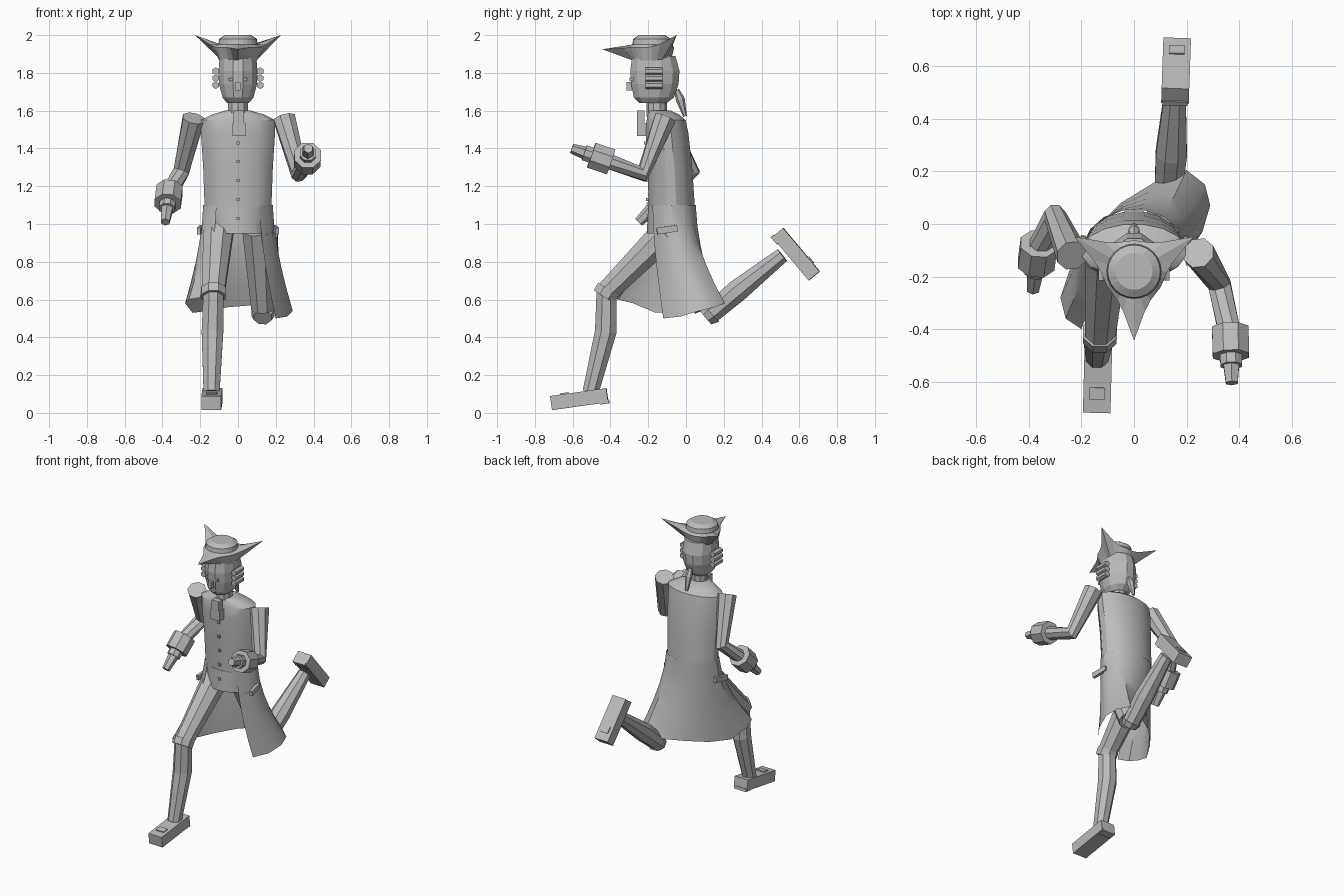
import bpy, bmesh, math
from mathutils import Vector, Matrix

cube = bpy.data.objects.get("Cube")
if cube:
    bpy.data.objects.remove(cube, do_unlink=True)

grey = bpy.data.materials.new("plain_grey")
grey.use_nodes = True
grey.diffuse_color = (0.5, 0.5, 0.5, 1)
grey.node_tree.nodes["Principled BSDF"].inputs["Base Color"].default_value = (0.5, 0.5, 0.5, 1)


def finish(name, bm, smooth=0):
    bmesh.ops.recalc_face_normals(bm, faces=bm.faces)
    mesh = bpy.data.meshes.new(name)
    bm.to_mesh(mesh)
    bm.free()
    mesh.materials.append(grey)
    ob = bpy.data.objects.new(name, mesh)
    bpy.context.collection.objects.link(ob)
    if smooth:
        bpy.ops.object.select_all(action='DESELECT')
        ob.select_set(True)
        bpy.context.view_layer.objects.active = ob
        bpy.ops.object.shade_smooth_by_angle(angle=math.radians(smooth))
    return ob


def loft(name, rings, closed=True, smooth=0):
    """Skin a list of point rings; closed rings are capped."""
    bm = bmesh.new()
    rows = [[bm.verts.new(p) for p in r] for r in rings]
    n = len(rows[0])
    for a, b in zip(rows, rows[1:]):
        for i in range(n if closed else n - 1):
            j = (i + 1) % n
            bm.faces.new((a[i], a[j], b[j], b[i]))
    if closed:
        bm.faces.new(rows[0])
        bm.faces.new(rows[-1])
    return finish(name, bm, smooth)


def ellipse(z, cy, rx, ry, n):
    return [Vector((rx * math.cos(t), cy + ry * math.sin(t), z))
            for t in (math.tau * (i + .5) / n for i in range(n))]


def tube(name, pts, radii, n=8):
    """Polygonal limb along a path, mitred at the bends."""
    pts = [Vector(p) for p in pts]
    rings = []
    for i, p in enumerate(pts):
        d = pts[min(i + 1, len(pts) - 1)] - pts[max(i - 1, 0)]
        if 0 < i < len(pts) - 1:
            d = (p - pts[i - 1]).normalized() + (pts[i + 1] - p).normalized()
        d.normalize()
        u = Vector((1, 0, 0))
        u = (u - d * u.dot(d)).normalized()
        v = d.cross(u)
        rings.append([p + radii[i] * (u * math.cos(t) + v * math.sin(t))
                      for t in (math.tau * (k + .5) / n for k in range(n))])
    return loft(name, rings)


def box(name, center, size, tilt=0, turn=0):
    bm = bmesh.new()
    m = (Matrix.Translation(center) @ Matrix.Rotation(math.radians(turn), 4, 'Z')
         @ Matrix.Rotation(math.radians(tilt), 4, 'X') @ Matrix.Diagonal((*size, 1)))
    bmesh.ops.create_cube(bm, size=1, matrix=m)
    return finish(name, bm)


# Coat body and hips
loft("coat_body", [ellipse(*r, 16) for r in (
    (1.08, -.075, .18, .125), (1.3, -.085, .188, .12), (1.48, -.1, .2, .115),
    (1.55, -.105, .2, .105), (1.58, -.12, .14, .085), (1.6, -.14, .07, .06))], smooth=25)
loft("waistcoat_hem", [ellipse(*r, 16) for r in (
    (.95, -.085, .15, .125), (1.09, -.078, .172, .125))], smooth=25)

# Coat skirt, open in front, hem swept by the stride
hem = [(.2, -.12, .5), (.26, -.03, .51), (.29, .07, .54), (.27, .15, .56),
       (.2, .205, .58), (.08, .16, .57), (-.05, .08, .56), (-.16, -.03, .54),
       (-.24, -.16, .53), (-.28, -.28, .58), (-.26, -.36, .6), (-.2, -.4, .61)]
waist = []
for i in range(len(hem)):
    t = math.radians(-52 + 284 * i / (len(hem) - 1))
    waist.append(Vector((.184 * math.cos(t), -.075 + .13 * math.sin(t), 1.1)))
rows = []
for k in range(6):
    f = k / 5
    row = []
    for a, b in zip(waist, hem):
        p = a.lerp(Vector(b), f ** 1.6)
        p.z = a.z + (b[2] - a.z) * f
        row.append(p)
    rows.append(row)
loft("coat_skirt", rows, closed=False, smooth=35)
for side, name in ((1, "left"), (-1, "right")):
    box(name + "_pocket_flap", (side * .2, -.1, .97), (.02, .11, .035), 8, side * 8)

# Buttons and neckcloth
for i in range(5):
    z = 1.03 + .1 * i
    box("button", (0, -.203 - .01 * (i > 2), z), (.016, .02, .016))
box("neckcloth_knot", (.005, -.24, 1.565), (.055, .04, .07))
box("neckcloth_fall", (.005, -.235, 1.5), (.07, .05, .07))

# Neck and head
loft("neck", [ellipse(z, -.155, .055, .055, 10) for z in (1.57, 1.67)])
loft("head", [ellipse(*r, 12) for r in (
    (1.64, -.175, .06, .075), (1.67, -.17, .085, .11), (1.74, -.165, .104, .13),
    (1.81, -.165, .107, .135), (1.89, -.17, .1, .118))])
box("nose", (0, -.3, 1.73), (.024, .03, .045))
for s in (1, -1):
    box("eye", (s * .038, -.288, 1.765), (.02, .02, .016))
    for z in (1.735, 1.772, 1.809):
        tube("hair_curl", [(s * .118, -.215, z), (s * .118, -.125, z)], (.02, .02), 6)
tube("hair_queue", [(0, -.05, 1.71), (0, -.03, 1.66), (0, -.005, 1.57)], (.014, .024, .01), 6)

# Three-cornered hat
N = 24
tips = {2: 2.0, 10: 2.0, 18: 1.925}


def hat_ring(r, z):
    return [Vector((r * math.cos(math.tau * i / N), -.18 + r * math.sin(math.tau * i / N), z))
            for i in range(N)]


brim = []
for i in range(N):
    near = min(tips, key=lambda t: min(abs(i - t), N - abs(i - t)))
    d = min(abs(i - near), N - abs(i - near))
    w = (1, .28, .06, 0, 0)[d]
    r = .118 + .145 * w
    a = math.tau * i / N
    brim.append(Vector((r * math.cos(a), -.18 + r * math.sin(a), 1.935 + (tips[near] - 1.935) * w)))
loft("three_cornered_hat", [hat_ring(.1, 1.865), brim, hat_ring(.104, 1.95),
                            hat_ring(.1, 1.98), hat_ring(.07, 2.0)])

# Arms with wide cuffs and hands
arms = {"right": ((-.235, -.12, 1.56), (-.3, .03, 1.28), (-.365, -.1, 1.16), (-.385, -.25, 1.01)),
        "left": ((.245, -.11, 1.56), (.325, -.23, 1.265), (.367, -.43, 1.34), (.372, -.605, 1.4))}
for side, pts in arms.items():
    sh, el, wr, tip = map(Vector, pts)
    tube(side + "_sleeve", (sh, el, wr), (.062, .046, .045))
    d = (tip - wr).normalized()
    tube(side + "_cuff", (wr - d * .035, wr + d * .075), (.075, .075))
    tube(side + "_wrist", (wr + d * .07, wr + d * .115), (.045, .045))
    tube(side + "_hand", (wr + d * .1, tip), (.036, .026), 6)

# Legs: breeches, knee bands, stockings
tube("right_breeches", [(-.105, -.09, .97), (-.13, -.43, .63)], (.088, .062))
tube("right_knee_band", [(-.13, -.41, .655), (-.13, -.435, .615)], (.07, .068))
tube("right_stocking", [(-.13, -.42, .64), (-.135, -.425, .43), (-.14, -.505, .11)],
     (.058, .062, .046))
tube("left_breeches", [(.105, -.08, .97), (.13, .1, .55)], (.088, .064))
tube("left_knee_band", [(.13, .105, .505), (.132, .135, .53)], (.05, .066))
tube("left_stocking", [(.13, .12, .515), (.142, .27, .645), (.157, .51, .835)],
     (.056, .064, .043))

# Shoes with heel and buckle, built along a tilted axis
for side, c, tilt, turn in (("right", (-.138, -.565, .073), 8, -1.5),
                            ("left", (.16, .583, .84), 130, 178)):
    c = Vector(c)
    rot = (Matrix.Rotation(math.radians(turn), 3, 'Z')
           @ Matrix.Rotation(math.radians(tilt if side == "right" else tilt - 180), 3, 'X'))
    if side == "left":
        # Toe points down and back, sole faces away from the calf
        rot = Matrix.Rotation(math.radians(178), 3, 'Z') @ Matrix.Rotation(math.radians(50), 3, 'X')
    for part, off, size in (("shoe", (0, 0, 0), (.105, .3, .075)),
                            ("heel", (0, .13, -.034), (.095, .05, .02)),
                            ("buckle", (0, -.075, .04), (.06, .045, .008))):
        bm = bmesh.new()
        m = (Matrix.Translation(c) @ rot.to_4x4() @ Matrix.Translation(off)
             @ Matrix.Diagonal((*size, 1)))
        bmesh.ops.create_cube(bm, size=1, matrix=m)
        finish(side + "_" + part, bm)
